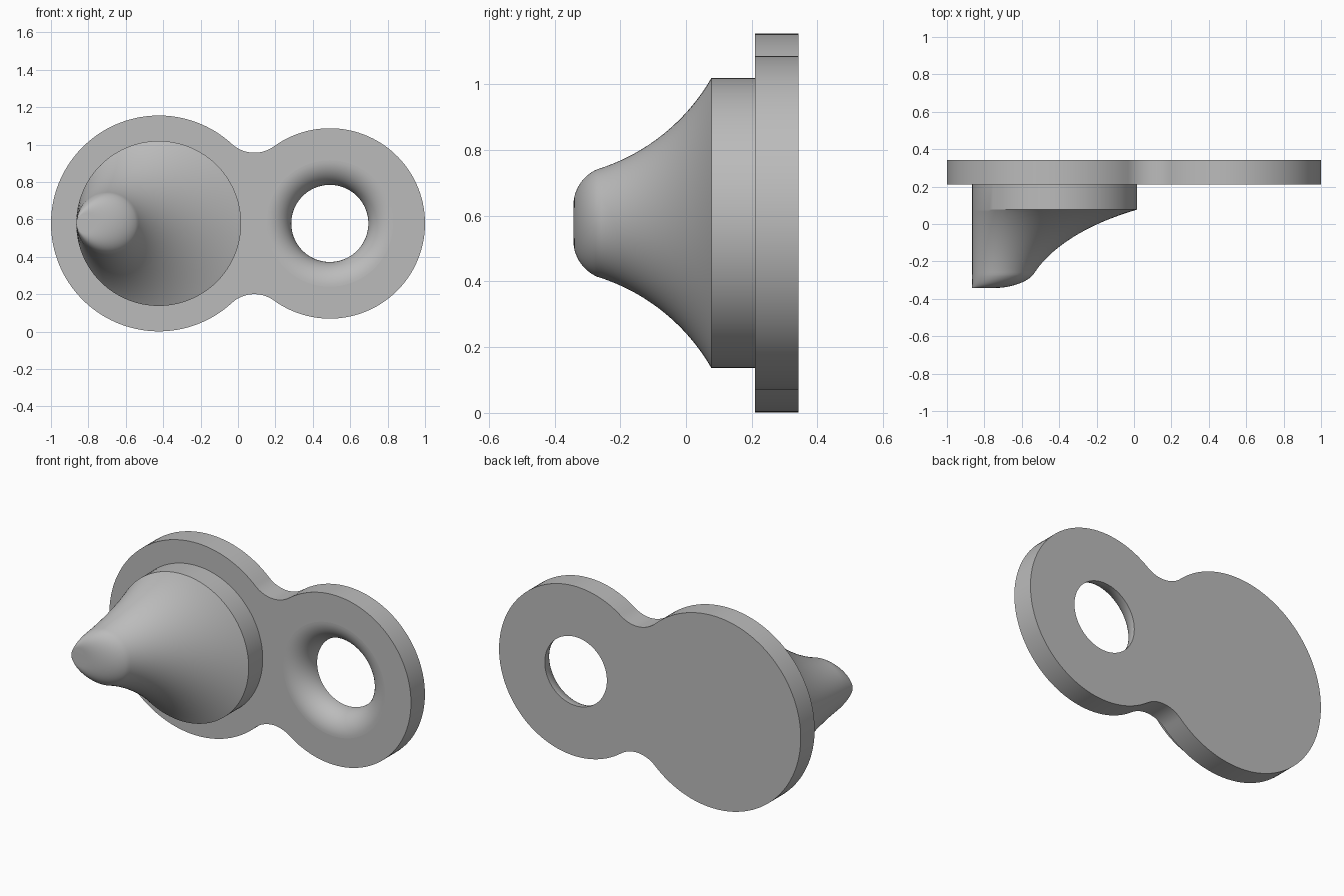
import bpy, bmesh
from math import sin, cos, pi, atan2, sqrt, radians

cube = bpy.data.objects.get("Cube")
if cube:
    bpy.data.objects.remove(cube, do_unlink=True)

GREY = (0.5, 0.5, 0.5, 1)
grey = bpy.data.materials.new("plain grey")
grey.use_nodes = True
grey.diffuse_color = GREY
grey.node_tree.nodes["Principled BSDF"].inputs["Base Color"].default_value = GREY

MID = 0.578                      # height of the shared centre line
FRONT, BACK = 0.21, 0.342        # plate faces
BIG_X, BIG_R = -0.423, 0.577
SMALL_X, SMALL_R = 0.491, 0.509


def arc(cx, cy, r, a0, a1, n):
    """Points along an arc, both ends included."""
    steps = [a0 + (a1 - a0) * i / n for i in range(n + 1)]
    return [(cx + r * cos(a), cy + r * sin(a)) for a in steps]


def ring(bm, points, y):
    return [bm.verts.new((x, y, z)) for x, z in points]


def circle(cx, r, n=96):
    return arc(cx, MID, r, 0, 2 * pi, n)[:-1]


def bridge(bm, a, b):
    for i in range(len(a)):
        j = (i + 1) % len(a)
        bm.faces.new((a[i], a[j], b[j], b[i])).smooth = True


def cap(bm, *loops):
    """Flat face filling the area between closed loops."""
    edges = [bm.edges.get((l[i - 1], l[i])) for l in loops for i in range(len(l))]
    bmesh.ops.triangle_fill(bm, edges=edges, use_beauty=True)


def finish(bm, name):
    bmesh.ops.recalc_face_normals(bm, faces=bm.faces[:])
    mesh = bpy.data.meshes.new(name)
    bm.to_mesh(mesh)
    bm.free()
    mesh.materials.append(grey)
    obj = bpy.data.objects.new(name, mesh)
    bpy.context.collection.objects.link(obj)
    return obj


# Plate outline: two discs joined by concave fillets
fil = 0.178
d = SMALL_X - BIG_X
fx = (d * d + (BIG_R + fil) ** 2 - (SMALL_R + fil) ** 2) / (2 * d)
fz = sqrt((BIG_R + fil) ** 2 - fx * fx)
a = atan2(fz, fx)
b = atan2(fz, fx - d)
outline = arc(BIG_X, MID, BIG_R, a, 2 * pi - a, 96)
outline += arc(BIG_X + fx, MID - fz, fil, pi - a, pi - b, 20)[1:-1]
outline += arc(SMALL_X, MID, SMALL_R, -b, b, 80)
outline += arc(BIG_X + fx, MID + fz, fil, pi + b, pi + a, 20)[1:-1]

# Plate with a hole that flares towards the front
bm = bmesh.new()
outer = [ring(bm, outline, y) for y in (FRONT, BACK)]
bridge(bm, *outer)
flare = BACK - FRONT
profile = arc(0.206 + flare, BACK, flare, 1.5 * pi, pi, 16)
holes = [ring(bm, circle(SMALL_X, r), y) for r, y in profile]
for first, second in zip(holes, holes[1:]):
    bridge(bm, first, second)
cap(bm, outer[0], holes[0])
cap(bm, outer[1], holes[-1])
finish(bm, "plate")

# Peg: circles that all touch one straight side, narrowing to a rounded tip
side_x = -0.865
slope, steep = radians(18.5), radians(60)
base_r, base_y = 0.441, 0.077
tip_y, tip_round = -0.343, 0.1215
sweep_r = 0.61
shape = [(base_r, 0.25), (base_r, base_y)]
cr, cy = base_r + sweep_r * cos(steep), base_y - sweep_r * sin(steep)
shape += arc(cr, cy, sweep_r, pi - steep, pi - slope, 24)[1:]
end_r, end_y = shape[-1]
tip_c = end_r - tip_round * cos(slope)
shape += arc(tip_c, tip_y + tip_round, tip_round, -slope, -pi / 2, 14)[1:]

bm = bmesh.new()
rings = [ring(bm, circle(side_x + r, r), y) for r, y in shape]
for first, second in zip(rings, rings[1:]):
    bridge(bm, first, second)
cap(bm, rings[0])
cap(bm, rings[-1])
peg = finish(bm, "peg")
bpy.ops.object.select_all(action="DESELECT")
peg.select_set(True)
bpy.context.view_layer.objects.active = peg
bpy.ops.object.shade_smooth_by_angle(angle=radians(20))
